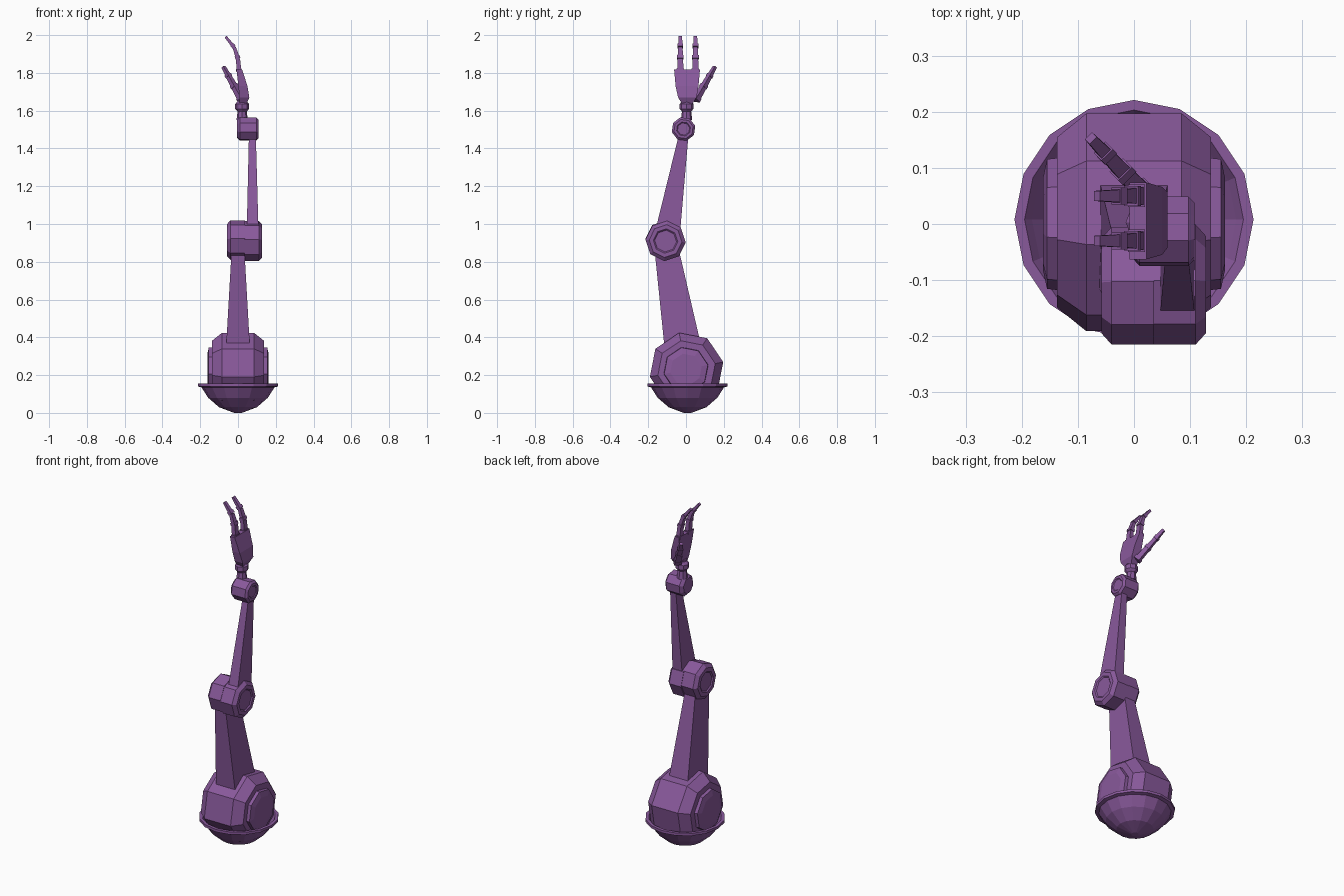
import bpy, bmesh, math
from mathutils import Vector

if "Cube" in bpy.data.objects:
    bpy.data.objects.remove(bpy.data.objects["Cube"])

purple = bpy.data.materials.new("purple")
purple.diffuse_color = (0.25, 0.10, 0.33, 1)
purple.use_nodes = True
purple.node_tree.nodes["Principled BSDF"].inputs["Base Color"].default_value = purple.diffuse_color


def loft(name, rings):
    """Skin a list of equal-length point rings and cap both ends."""
    bm = bmesh.new()
    vr = [[bm.verts.new(p) for p in r] for r in rings]
    n = len(vr[0])
    for a, b in zip(vr, vr[1:]):
        for i in range(n):
            j = (i + 1) % n
            bm.faces.new((a[i], a[j], b[j], b[i]))
    bm.faces.new(vr[0][::-1])
    bm.faces.new(vr[-1])
    bmesh.ops.recalc_face_normals(bm, faces=bm.faces)
    me = bpy.data.meshes.new(name)
    bm.to_mesh(me)
    bm.free()
    me.materials.append(purple)
    ob = bpy.data.objects.new(name, me)
    bpy.context.collection.objects.link(ob)
    return ob


def barrel(name, profile, y, z, rot, n=8):
    """Joint drum turned about an x-axis; profile is (x, radius)."""
    angs = [math.radians(rot) + math.tau * i / n for i in range(n)]
    return loft(name, [[(x, y + r * math.cos(a), z + r * math.sin(a)) for a in angs]
                       for x, r in profile])


def turned(name, profile, x, y, n):
    """Upright turned part; profile is (radius, z)."""
    angs = [math.tau * i / n for i in range(n)]
    return loft(name, [[(x + r * math.cos(a), y + r * math.sin(a), z) for a in angs]
                       for r, z in profile])


def slabs(name, sections):
    """Box-like limb from horizontal sections (z, x0, x1, y0, y1)."""
    return loft(name, [[(x0, y0, z), (x1, y0, z), (x1, y1, z), (x0, y1, z)]
                       for z, x0, x1, y0, y1 in sections])


def bar(name, p0, p1, side, w0, w1, d0, d1):
    """Tapered bar between two points; w along side, d across it."""
    p0, p1 = Vector(p0), Vector(p1)
    d = (p1 - p0).normalized()
    s = Vector(side)
    s = (s - d * s.dot(d)).normalized()
    t = d.cross(s)
    return loft(name, [[p + s * (w / 2 * a) + t * (e / 2 * b)
                        for a, b in ((-1, -1), (1, -1), (1, 1), (-1, 1))]
                       for p, w, e in ((p0, w0, d0), (p1, w1, d1))])


# base bowl with rim and hollow inside
turned("base_bowl", [(0.02, 0.0), (0.10, 0.03), (0.158, 0.08), (0.193, 0.135),
                     (0.213, 0.14), (0.213, 0.155), (0.195, 0.155), (0.182, 0.135),
                     (0.145, 0.085), (0.09, 0.045), (0.02, 0.02)], 0, 0.008, 16)

# shoulder drum and its side discs
barrel("shoulder", [(-0.137, 0.155), (-0.085, 0.198), (0.085, 0.198), (0.137, 0.155)],
       0.003, 0.23, 11.5)
for s, label in ((-1, "left"), (1, "right")):
    barrel("shoulder_disc_" + label, [(s * 0.12, 0.122), (s * 0.155, 0.118),
                                      (s * 0.162, 0.085)], 0.0, 0.23, 11.5)

# upper arm
slabs("upper_arm", [(0.33, -0.064, 0.064, -0.112, 0.086),
                    (0.86, -0.034, 0.034, -0.166, -0.037)])

# elbow: two drums side by side
barrel("elbow_inner", [(0.036, 0.105), (-0.040, 0.105), (-0.058, 0.085), (-0.058, 0.062),
                       (-0.052, 0.055)], -0.11, 0.915, -4)
barrel("elbow_outer", [(0.034, 0.107), (0.110, 0.107), (0.128, 0.087), (0.128, 0.065),
                       (0.122, 0.058)], -0.108, 0.91, -4)

# forearm
slabs("forearm", [(0.95, 0.046, 0.109, -0.166, -0.032),
                  (1.48, 0.058, 0.094, -0.036, 0.014)])

# wrist drum
barrel("wrist_drum", [(-0.006, 0.046), (0.010, 0.064), (0.097, 0.064), (0.108, 0.052),
                      (0.108, 0.038), (0.104, 0.033)], -0.013, 1.503, 15)

# wrist neck and swivel ball
turned("wrist_neck", [(0.030, 1.55), (0.024, 1.60), (0.024, 1.66)], 0.022, 0.003, 8)
turned("wrist_ball", [(0.024, 1.595), (0.037, 1.61), (0.037, 1.635), (0.024, 1.65)],
       0.022, 0.003, 8)

# palm, leaning towards the curl of the fingers
slabs("palm", [(1.635, 0.008, 0.045, -0.020, 0.032),
               (1.67, 0.008, 0.060, -0.042, 0.056),
               (1.73, 0.002, 0.050, -0.055, 0.066),
               (1.818, -0.008, 0.022, -0.063, 0.074)])

# two fingers, three segments each, with a knuckle at every joint
path = [(0.006, 1.805), (0.000, 1.875), (-0.020, 1.935), (-0.066, 1.992)]
widths = [0.034, 0.029, 0.024, 0.018]
for label, y in (("front", -0.030), ("back", 0.050)):
    for i in range(3):
        (x0, z0), (x1, z1) = path[i], path[i + 1]
        a, b = Vector((x0, y, z0)), Vector((x1, y, z1))
        bar(f"finger_{label}_{i + 1}", a, b, (0, 1, 0),
            widths[i], widths[i + 1], widths[i] * 0.75, widths[i + 1] * 0.75)
        k = a.lerp(b, 0.25)
        w = widths[i] + 0.006
        bar(f"knuckle_{label}_{i + 1}", a, k, (0, 1, 0), w, w, w * 0.75, w * 0.75)

# thumb, three segments
start, end = Vector((0.022, 0.050, 1.655)), Vector((-0.077, 0.153, 1.832))
cuts = [0.0, 0.38, 0.70, 1.0]
for i in range(3):
    a, b = start.lerp(end, cuts[i]), start.lerp(end, cuts[i + 1])
    bar(f"thumb_{i + 1}", a, b, (1, 1, 0), widths[i], widths[i + 1],
        widths[i] * 0.85, widths[i + 1] * 0.85)
    w = widths[i] + 0.005
    bar(f"thumb_knuckle_{i + 1}", a, a.lerp(b, 0.25), (1, 1, 0), w, w, w * 0.85, w * 0.85)
